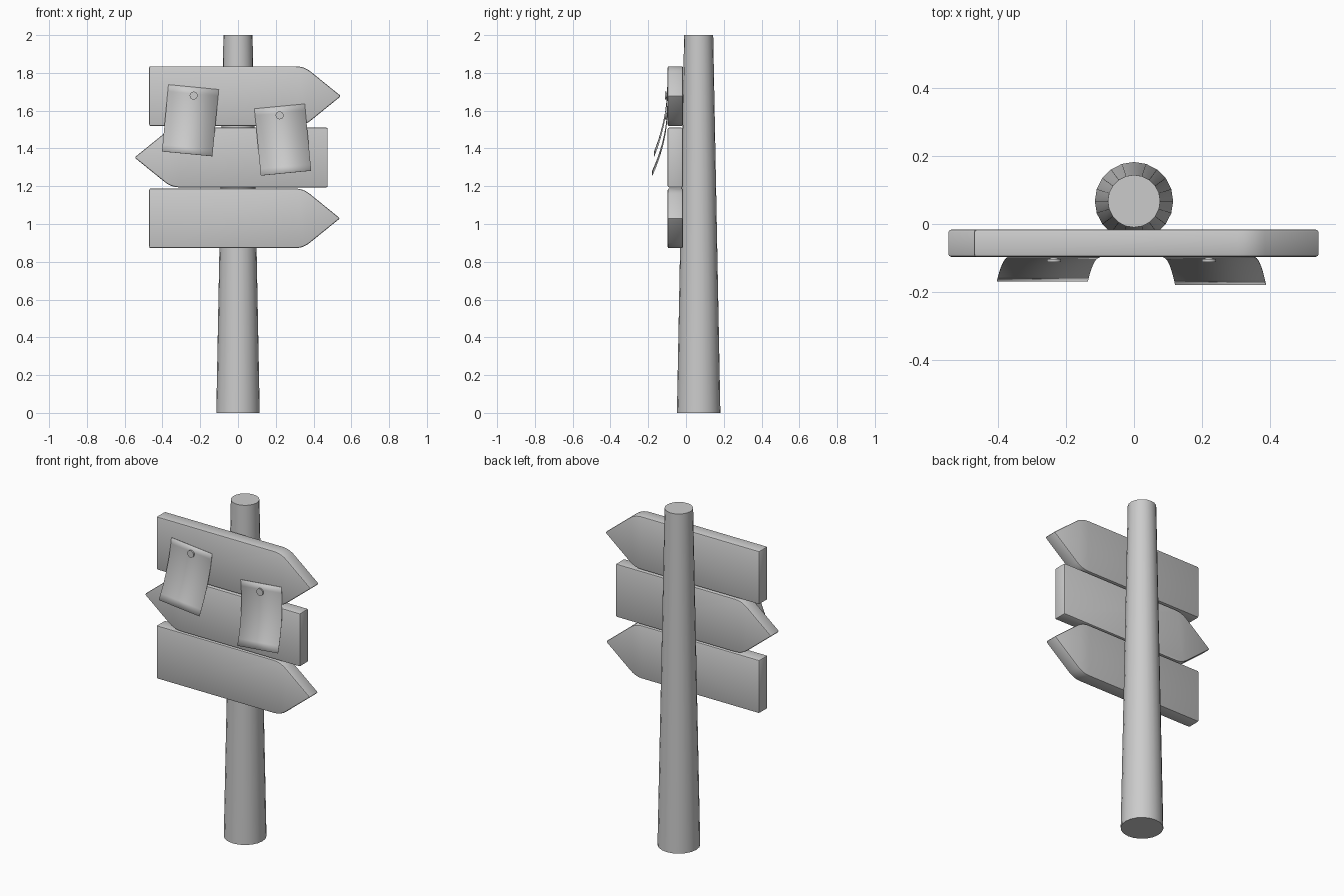
import bpy, bmesh, math
from mathutils import Matrix, Vector

cube = bpy.data.objects.get("Cube")
if cube:
    bpy.data.objects.remove(cube, do_unlink=True)

grey = bpy.data.materials.new("plain_grey")
grey.use_nodes = True
colour = (0.6, 0.6, 0.6, 1)
grey.diffuse_color = colour
grey.node_tree.nodes["Principled BSDF"].inputs["Base Color"].default_value = colour


def finish(name, bm, smooth=None):
    bmesh.ops.recalc_face_normals(bm, faces=bm.faces)
    mesh = bpy.data.meshes.new(name)
    bm.to_mesh(mesh)
    bm.free()
    mesh.materials.append(grey)
    obj = bpy.data.objects.new(name, mesh)
    bpy.context.collection.objects.link(obj)
    if smooth:
        bpy.ops.object.select_all(action="DESELECT")
        obj.select_set(True)
        bpy.context.view_layer.objects.active = obj
        bpy.ops.object.shade_smooth_by_angle(angle=math.radians(smooth))
    return obj


# Tapered post
bm = bmesh.new()
bmesh.ops.create_cone(bm, cap_ends=True, segments=20, radius1=0.115, radius2=0.077,
                      depth=2, matrix=Matrix.Translation((0, 0.067, 1)))
finish("post", bm, 40)


# Arrow boards with rounded shoulders and softened edges
def arrow_board(name, tail, tip, mid, half=0.158, front=-0.097, back=-0.016):
    side = 1 if tip > tail else -1
    shoulder = Vector((tip - side * 0.195, half))
    start = shoulder - Vector((side * 0.045, 0))
    end = shoulder.lerp(Vector((tip, 0)), 0.18)
    curve = []
    for i in range(6):
        t = i / 5
        curve.append(start.lerp(shoulder, t).lerp(shoulder.lerp(end, t), t))
    outline = [(tail, half)] + [tuple(p) for p in curve] + [(tip, 0)]
    outline += [(x, -z) for x, z in reversed(outline) if z > 0]
    bm = bmesh.new()
    face = bm.faces.new([bm.verts.new((x, front, mid + z)) for x, z in outline])
    ext = bmesh.ops.extrude_face_region(bm, geom=[face])
    verts = [g for g in ext["geom"] if isinstance(g, bmesh.types.BMVert)]
    bmesh.ops.translate(bm, verts=verts, vec=(0, back - front, 0))
    bmesh.ops.recalc_face_normals(bm, faces=bm.faces)
    bm.normal_update()
    sharp = [e for e in bm.edges if e.calc_face_angle(0) > 0.5]
    bmesh.ops.bevel(bm, geom=sharp, offset=0.008, segments=2, profile=0.5, affect="EDGES")
    finish(name, bm, 40)


arrow_board("top_board", -0.47, 0.545, 1.677)
arrow_board("middle_board", 0.475, -0.548, 1.352)
arrow_board("bottom_board", -0.47, 0.54, 1.03)


# Curling paper notes, each held by a round pin
def note(name, x, top, tilt, curl, pin_z, width=0.268, length=0.355, rows=10):
    across = Vector((math.cos(tilt), 0, math.sin(tilt)))
    down = Vector((math.sin(tilt), 0, -math.cos(tilt)))
    bm = bmesh.new()
    pairs = []
    for i in range(rows + 1):
        t = i / rows
        centre = Vector((x, -0.099 - curl * t ** 2, top)) + down * length * t
        pairs.append([bm.verts.new(centre + across * s * width / 2) for s in (-1, 1)])
    for (a, b), (c, d) in zip(pairs, pairs[1:]):
        bm.faces.new((a, c, d, b))
    paper = finish(name, bm, 40)
    solid = paper.modifiers.new("thickness", "SOLIDIFY")
    solid.thickness = 0.002

    bm = bmesh.new()
    for radius, depth, y in ((0.012, 0.012, -0.1), (0.021, 0.008, -0.107)):
        place = Matrix.Translation((x, y, pin_z)) @ Matrix.Rotation(math.pi / 2, 4, "X")
        bmesh.ops.create_cone(bm, cap_ends=True, segments=16, radius1=radius,
                              radius2=radius, depth=depth, matrix=place)
    finish(name + "_pin", bm, 40)


note("left_side_note", 0.22, 1.623, math.radians(5.5), 0.08, 1.575)
note("right_side_note", -0.235, 1.725, math.radians(-5.5), 0.07, 1.68)
